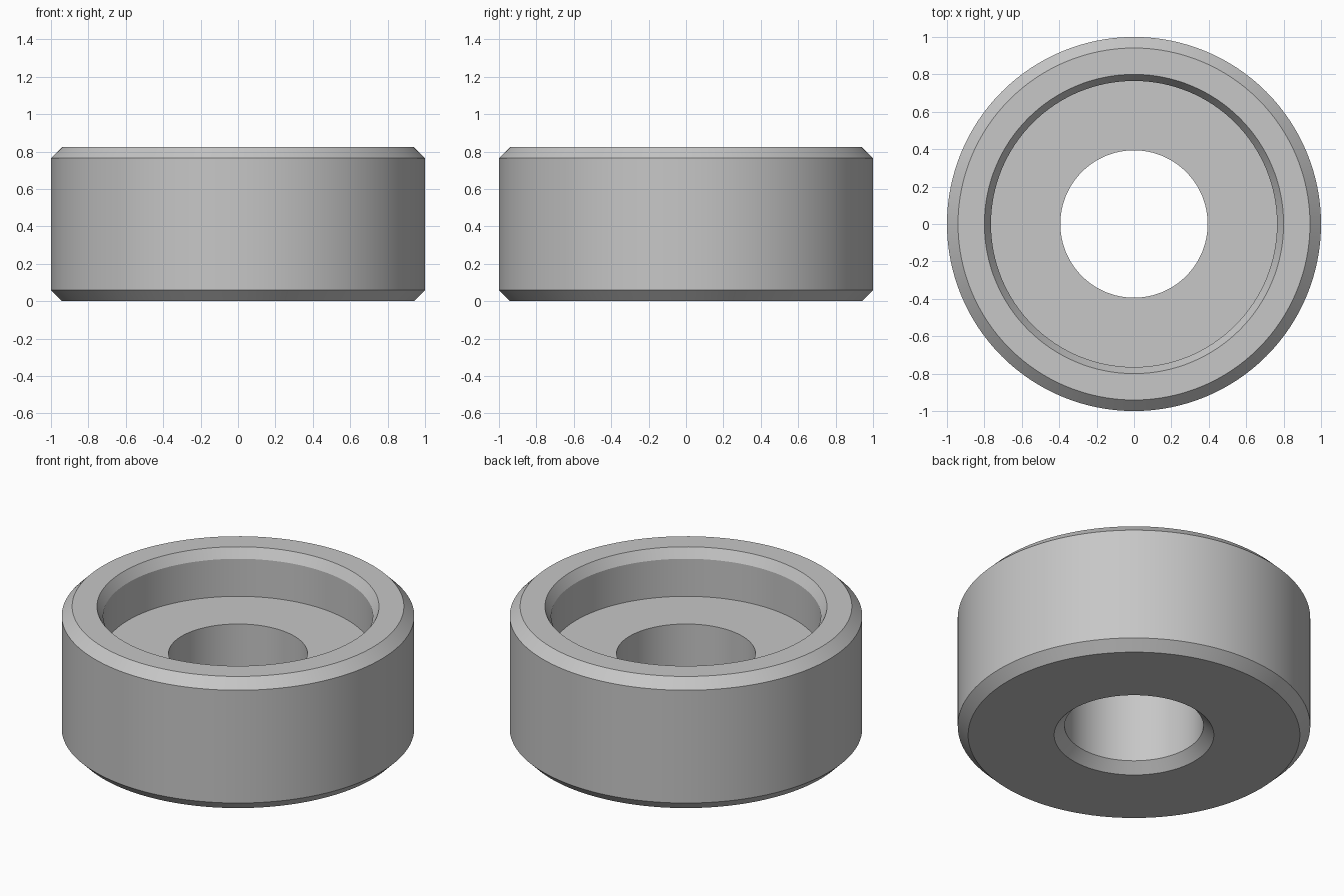
import bpy
import bmesh
import math

cube = bpy.data.objects.get("Cube")
if cube:
    bpy.data.objects.remove(cube, do_unlink=True)

# Main dimensions
HEIGHT = 0.824
CHAMFER = 0.059
RIM_RADIUS = 0.80
RECESS_RADIUS = 0.765
RECESS_FLOOR = 0.53
BORE_RADIUS = 0.394
SEGMENTS = 128

# Closed cross-section as (radius, height), counter-clockwise from the bore
profile = [
    (BORE_RADIUS, CHAMFER),
    (BORE_RADIUS + CHAMFER, 0),
    (1 - CHAMFER, 0),
    (1, CHAMFER),
    (1, HEIGHT - CHAMFER),
    (1 - CHAMFER, HEIGHT),
    (RIM_RADIUS, HEIGHT),
    (RECESS_RADIUS, HEIGHT - CHAMFER),
    (RECESS_RADIUS, RECESS_FLOOR),
    (BORE_RADIUS, RECESS_FLOOR),
]

# Metal material
metal = bpy.data.materials.new("grey_metal")
metal.use_nodes = True
grey = (0.57, 0.57, 0.57, 1)
metal.diffuse_color = grey
metal.node_tree.nodes["Principled BSDF"].inputs["Base Color"].default_value = grey

# Revolve the cross-section into a counterbored ring
bm = bmesh.new()
verts = [bm.verts.new((r, 0, z)) for r, z in profile]
edges = [bm.edges.new((v, verts[(i + 1) % len(verts)])) for i, v in enumerate(verts)]
bmesh.ops.spin(bm, geom=verts + edges, cent=(0, 0, 0), axis=(0, 0, 1),
               angle=math.tau, steps=SEGMENTS, use_merge=True)
bmesh.ops.remove_doubles(bm, verts=bm.verts[:], dist=0.0001)
bmesh.ops.recalc_face_normals(bm, faces=bm.faces[:])
mesh = bpy.data.meshes.new("counterbored_ring")
bm.to_mesh(mesh)
bm.free()
mesh.materials.append(metal)

ring = bpy.data.objects.new("counterbored_ring", mesh)
bpy.context.collection.objects.link(ring)

# Smooth walls with crisp chamfer edges
bpy.ops.object.select_all(action="DESELECT")
ring.select_set(True)
bpy.context.view_layer.objects.active = ring
bpy.ops.object.shade_smooth_by_angle(angle=math.radians(20))
